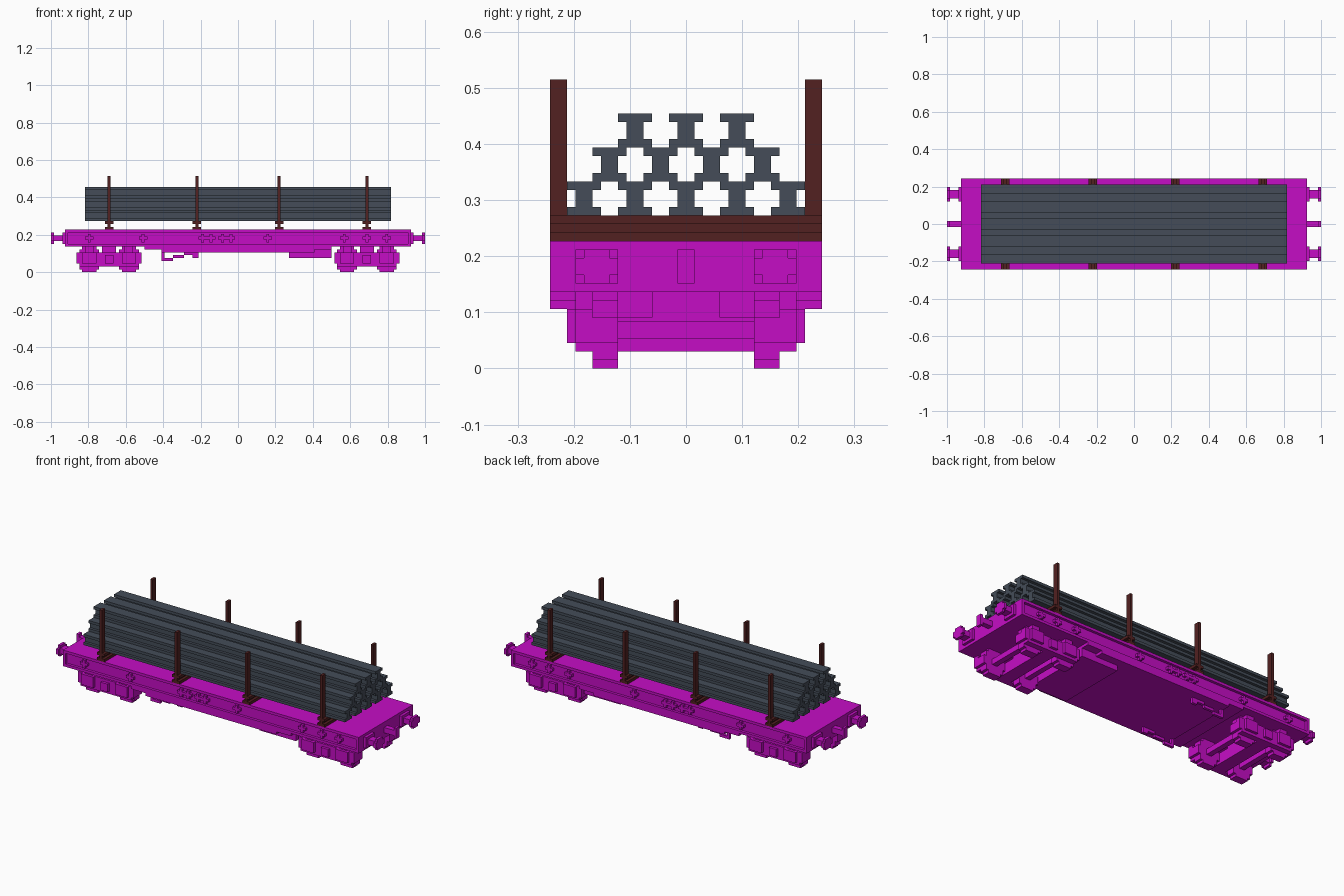
import bpy, bmesh
from mathutils import Matrix, Vector

old = bpy.data.objects.get("Cube")
if old:
    bpy.data.objects.remove(old)

U = 1 / 66  # one block


def material(name, rgb):
    m = bpy.data.materials.new(name)
    m.use_nodes = True
    col = (*rgb, 1)
    m.diffuse_color = col
    m.node_tree.nodes["Principled BSDF"].inputs["Base Color"].default_value = col
    return m


MAGENTA = material("magenta_paint", (0.56, 0.004, 0.56))
STEEL = material("blue_grey_steel", (0.058, 0.073, 0.098))
BROWN = material("dark_brown", (0.084, 0.015, 0.015))


def build(name, boxes, mat):
    """Make one object from boxes given as (x0, x1, y0, y1, z0, z1) in blocks."""
    bm = bmesh.new()
    for x0, x1, y0, y1, z0, z1 in boxes:
        size = Vector((x1 - x0, y1 - y0, z1 - z0)) * U
        mid = Vector((x0 + x1, y0 + y1, z0 + z1)) * U / 2
        bmesh.ops.create_cube(bm, size=1, matrix=Matrix.Translation(mid) @ Matrix.Diagonal((*size, 1)))
    me = bpy.data.meshes.new(name)
    bm.to_mesh(me)
    bm.free()
    me.materials.append(mat)
    ob = bpy.data.objects.new(name, me)
    bpy.context.collection.objects.link(ob)
    return ob


def flip_x(boxes):
    return [(-b, -a, *rest) for a, b, *rest in boxes]


def flip_y(boxes):
    return [(x0, x1, -b, -a, z0, z1) for x0, x1, a, b, z0, z1 in boxes]


def both_sides(boxes):
    return boxes + flip_y(boxes)


# Deck with recessed side channels and a stepped belly
build("deck", [(-61, 61, -15, 15, 9, 15), (-61, 61, -16, 16, 14, 15), (-61, 61, -16, 16, 9, 10),
               (-61, -60, -16, 16, 9, 15), (60, 61, -16, 16, 9, 15)], MAGENTA)
build("belly", [(-33, 33, -16, 16, 8, 9), (-27, 27, -16, 16, 7, 8)], MAGENTA)

# Cross-shaped brackets along the sides
crosses = []
for x in (-52.5, -33.5, -12.5, -9.5, -5.5, -2.5, 10.5, 37.5, 45.5, 52.5):
    crosses += [(x - 1.5, x + 1.5, 15, 16, 11.5, 12.5), (x - .5, x + .5, 15, 16, 10.5, 13.5)]
build("side_brackets", both_sides(crosses), MAGENTA)

# Equipment box and brake linkage below the deck
build("equipment_box", [(18, 33, -13, 13, 5, 8)], MAGENTA)
linkage = [(-27, -26, 12, 13, 4, 8), (-27, -23, 12, 13, 4, 5), (-23, -19, 12, 13, 5, 6),
           (-19, -14, 12, 13, 6, 7), (-16, -14, 12, 13, 5, 7)]
build("brake_linkage", both_sides(linkage), MAGENTA)

# Bogies
for side, c in (("right", -45.5), ("left", 45.5)):
    wheels, axles, frame = [], [], []
    for x in (c - 7, c + 7):
        for w, h in ((4.5, 1.5), (3.5, 3.5), (2.5, 4.5)):
            wheels.append((x - w, x + w, 8, 11, 4.5 - h, 4.5 + h))
        axles.append((x - 1, x + 1, -8, 8, 3.5, 5.5))
        # journal box and its spring hanger
        frame += [(x - 2.5, x + 2.5, 13, 14, 3, 7), (x - 1.5, x + 1.5, 11, 13, 7, 9),
                  (x - 3.5, x + 3.5, 11, 13, 2, 4)]
    frame += [(c - 11.5, c + 11.5, 11, 13, 3, 7), (c - 3.5, c + 3.5, 11, 13, 2, 7),
              (c - 1.5, c + 1.5, 13, 14, 3, 6)]
    build(side + "_bogie_wheels", both_sides(wheels), MAGENTA)
    build(side + "_bogie_axles", axles, MAGENTA)
    build(side + "_bogie_side_frames", both_sides(frame), MAGENTA)
    build(side + "_bogie_bolster", [(c - 2.5, c + 2.5, -11, 11, 2, 6), (c - 2.5, c + 2.5, -4, 4, 6, 9)], MAGENTA)

# Buffers and coupling hooks at both ends
buffer = both_sides([(61, 65, 9, 12, 11, 13), (65, 66, 8, 13, 11, 13), (65, 66, 9, 12, 10, 14),
                     (61, 62, 8, 13, 10, 14)])
hook = [(61, 66, -1, 1, 11, 13), (65, 66, -1, 1, 10, 14)]
build("left_buffers", buffer, MAGENTA)
build("right_buffers", flip_x(buffer), MAGENTA)
build("left_coupling", hook, MAGENTA)
build("right_coupling", flip_x(hook), MAGENTA)

# Cross bearers with an upright stake at each end
for i, x in enumerate((-45.5, -14.5, 14.5, 45.5), 1):
    build(f"cross_bearer_{i}", [(x - 1.5, x + 1.5, -16, 16, 15, 16), (x - .5, x + .5, -16, 16, 16, 17),
                                (x - 1.5, x + 1.5, -16, 16, 17, 18)], BROWN)
    build(f"stakes_{i}", both_sides([(x - .5, x + .5, 14, 16, 18, 34)]), BROWN)

# Stacked steel beams
for row, centres in enumerate(((-12, -6, 0, 6, 12), (-9, -3, 3, 9), (-6, 0, 6))):
    z = 18 + row * 4
    for n, y in enumerate(centres, 1):
        build(f"steel_beam_row{row + 1}_{n}", [(-54, 54, y - 2, y + 2, z, z + 1), (-54, 54, y - 1, y + 1, z + 1, z + 3),
                                               (-54, 54, y - 2, y + 2, z + 3, z + 4)], STEEL)
